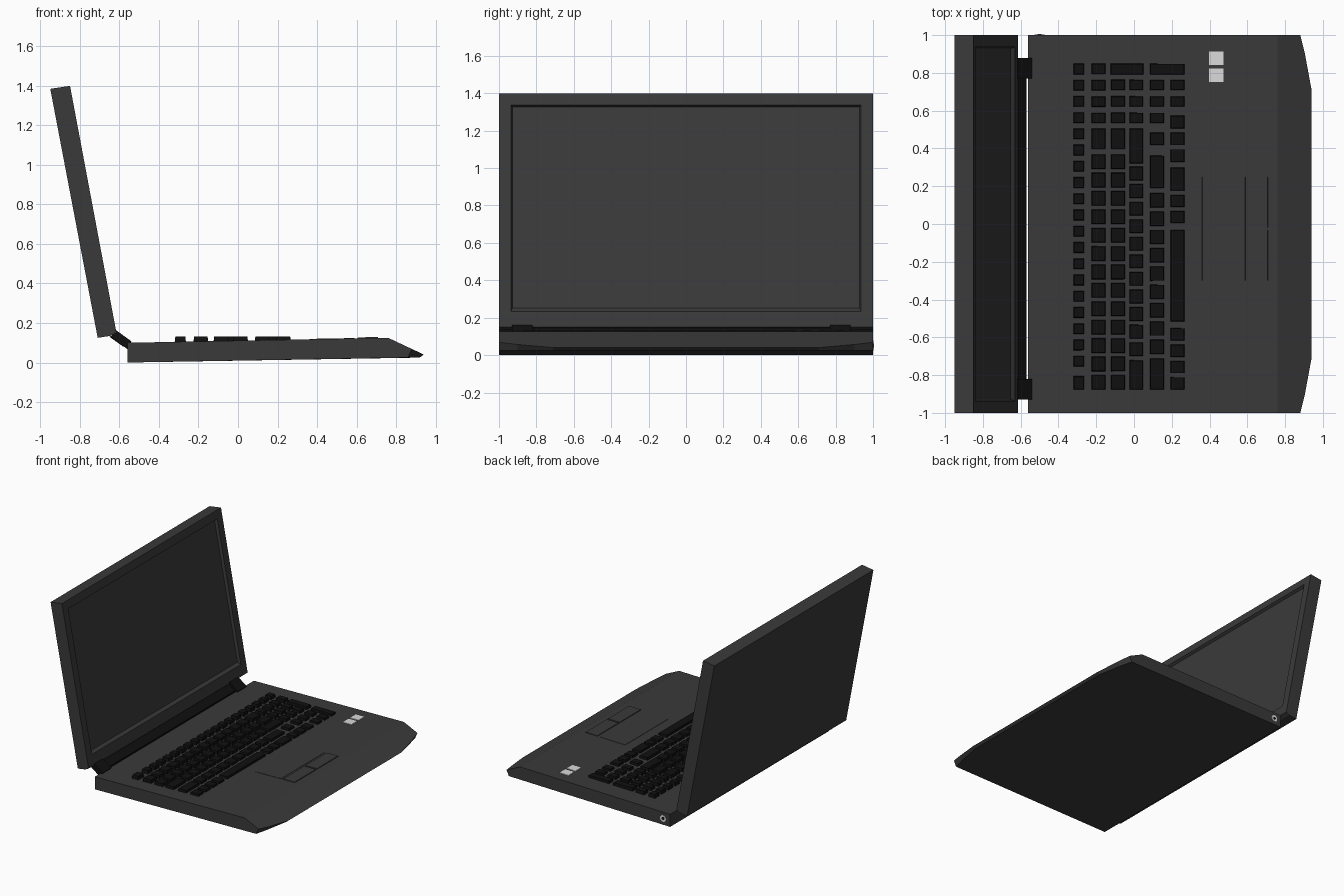
import bpy, bmesh, math
from mathutils import Vector

cube = bpy.data.objects.get("Cube")
if cube:
    bpy.data.objects.remove(cube)


def material(name, value):
    m = bpy.data.materials.new(name)
    m.use_nodes = True
    color = (value, value, value, 1)
    m.diffuse_color = color
    bsdf = m.node_tree.nodes["Principled BSDF"]
    bsdf.inputs["Base Color"].default_value = color
    bsdf.inputs["Roughness"].default_value = 0.7
    return m


body_grey = material("body_grey", 0.042)
key_black = material("key_black", 0.005)
label_grey = material("label_light_grey", 0.7)


def finish(name, bm, mat):
    bmesh.ops.recalc_face_normals(bm, faces=bm.faces[:])
    mesh = bpy.data.meshes.new(name)
    bm.to_mesh(mesh)
    bm.free()
    mesh.materials.append(mat)
    obj = bpy.data.objects.new(name, mesh)
    bpy.context.collection.objects.link(obj)
    return obj


def loft(bm, stations):
    """Skin a list of (y, profile of x/z points) sections and cap the ends."""
    rings = [[bm.verts.new((x, y, z)) for x, z in prof] for y, prof in stations]
    n = len(rings[0])
    for a, b in zip(rings, rings[1:]):
        for i in range(n):
            j = (i + 1) % n
            bm.faces.new((a[i], a[j], b[j], b[i]))
    bm.faces.new(rings[0])
    bm.faces.new(rings[-1])


def deck(x):
    """Height of the sloping top of the base."""
    return 0.1 + (x + 0.56) * 0.019


def block(bm, x0, x1, y0, y1, low, high, taper=0.0):
    """Box whose low and high are functions of x, narrowed at the top."""
    bottom = [(x0, y0), (x1, y0), (x1, y1), (x0, y1)]
    t = taper
    top = [(x0 + t, y0 + t), (x1 - t, y0 + t), (x1 - t, y1 - t), (x0 + t, y1 - t)]
    a = [bm.verts.new((x, y, low(x))) for x, y in bottom]
    b = [bm.verts.new((x, y, high(x))) for x, y in top]
    bm.faces.new(a)
    bm.faces.new(b)
    for i in range(4):
        j = (i + 1) % 4
        bm.faces.new((a[i], a[j], b[j], b[i]))


# Base: wedge with a sloping front edge and clipped front corners
def base_profile(tip):
    slope = 0.125 - (tip - 0.76) * 0.47
    return [(-0.56, 0), (-0.56, 0.1), (0.76, 0.125), (tip, slope), (tip - 0.02, 0.025)]


bm = bmesh.new()
half = [(1, 0.88), (0.9, 0.905), (0.71, 0.94)]
tips = [(-y, t) for y, t in half] + half[::-1]
loft(bm, [(y, base_profile(t)) for y, t in tips])
finish("base", bm, body_grey)

# Lid: tilted slab with a recessed screen
bm = bmesh.new()
lid = [(-0.71, 0.125), (-0.95, 1.385), (-0.85, 1.4), (-0.615, 0.15), (-0.645, 0.135)]
loft(bm, [(-1, lid), (1, lid)])
bmesh.ops.recalc_face_normals(bm, faces=bm.faces[:])
front = max(bm.faces, key=lambda f: f.calc_center_median().x + f.calc_area())
front = max((f for f in bm.faces if f.calc_area() > 1.5), key=lambda f: f.normal.x)
up = Vector((-0.235, 0, 1.25)).normalized()
for width, depth, lift in ((0.09, 0, 0.022), (0.012, -0.02, 0.012)):
    bmesh.ops.inset_individual(bm, faces=[front], thickness=width, depth=depth)
    for v in sorted(front.verts, key=lambda v: v.co.z)[:2]:
        v.co += up * lift
finish("lid_with_screen", bm, body_grey)

# Hinges and the bar between them
knuckle = [(-0.615, 0.162), (-0.54, 0.108), (-0.56, 0.068), (-0.645, 0.13)]
for name, y in (("hinge_right", -0.875), ("hinge_left", 0.825)):
    bm = bmesh.new()
    loft(bm, [(y - 0.055, knuckle), (y + 0.055, knuckle)])
    finish(name, bm, key_black)
bm = bmesh.new()
bar = [(-0.62, 0.145), (-0.568, 0.105), (-0.58, 0.08), (-0.65, 0.13)]
loft(bm, [(-0.83, bar), (0.78, bar)])
finish("hinge_bar", bm, key_black)

# Keyboard: runs of evenly spaced keys, row by row
keys = bmesh.new()


def run(row, y0, y1, count=1, deep=0.038, gap=0.018):
    pitch = (y0 - y1 + gap) / count
    for i in range(count):
        top = y0 - i * pitch
        block(keys, row - deep, row + deep, top - pitch + gap, top,
              lambda x: 0.1, lambda x: 0.132, 0.004)


r1, r2, r3, r4, r5, r6 = -0.292, -0.188, -0.085, 0.012, 0.122, 0.23
right_end = -0.878
# Function row
run(r1, 0.85, -0.755, 19, 0.029, 0.028)
run(r1, -0.805, right_end, 1, 0.029)
# Number pad
run(r2, 0.85, 0.533, 4, gap=0.03)
for row in (r3, r4, r5):
    run(row, 0.765, 0.533, 3, gap=0.03)
run(r6, 0.765, 0.62, 2, gap=0.03)
run((r3 + r4) / 2, 0.85, 0.79, 1, 0.088)
run((r5 + r6) / 2, 0.85, 0.79, 1, 0.092)
# Main block
for row in (r2, r3):
    run(row, 0.507, 0.395)
    run(row, 0.37, right_end, 13)
run(r4, 0.507, 0.32)
run(r4, 0.305, -0.7, 11)
run(r4, -0.72, right_end)
run(r5, 0.485, 0.416)
run(r5, 0.363, 0.188)
run(r5, 0.165, -0.69, 9)
run(r5, -0.71, right_end)
# Bottom row with the space bar
run(r6, 0.576, 0.326, 3)
run(r6, 0.3, 0.172)
run(r6, 0.156, 0.003, 2)
run(r6, -0.03, -0.517)
run(r6, -0.55, right_end, 4)
finish("keys", keys, key_black)


# Thin plates lying on the deck
def plate(name, x0, x1, y0, y1, height, mat):
    bm = bmesh.new()
    block(bm, x0, x1, y0, y1, lambda x: deck(x) - 0.002,
          lambda x: deck(x) + height, 0.002)
    finish(name, bm, mat)


plate("touchpad", 0.36, 0.59, -0.3, 0.25, 0.002, body_grey)
plate("touchpad_button_right", 0.605, 0.71, -0.3, -0.03, 0.005, body_grey)
plate("touchpad_button_left", 0.605, 0.71, -0.02, 0.25, 0.005, body_grey)
plate("label_rear", 0.395, 0.475, 0.84, 0.915, 0.003, label_grey)
plate("label_front", 0.395, 0.475, 0.75, 0.825, 0.003, label_grey)

# Round socket on the side: light ring with a dark hole
for name, radius, y, mat in (("socket_ring", 0.026, 1.0, label_grey),
                             ("socket_hole", 0.011, 1.002, key_black)):
    bpy.ops.mesh.primitive_cylinder_add(vertices=20, radius=radius, depth=0.006,
                                        location=(-0.5, y, 0.052),
                                        rotation=(math.pi / 2, 0, 0))
    obj = bpy.context.object
    obj.name = name
    obj.data.materials.append(mat)
